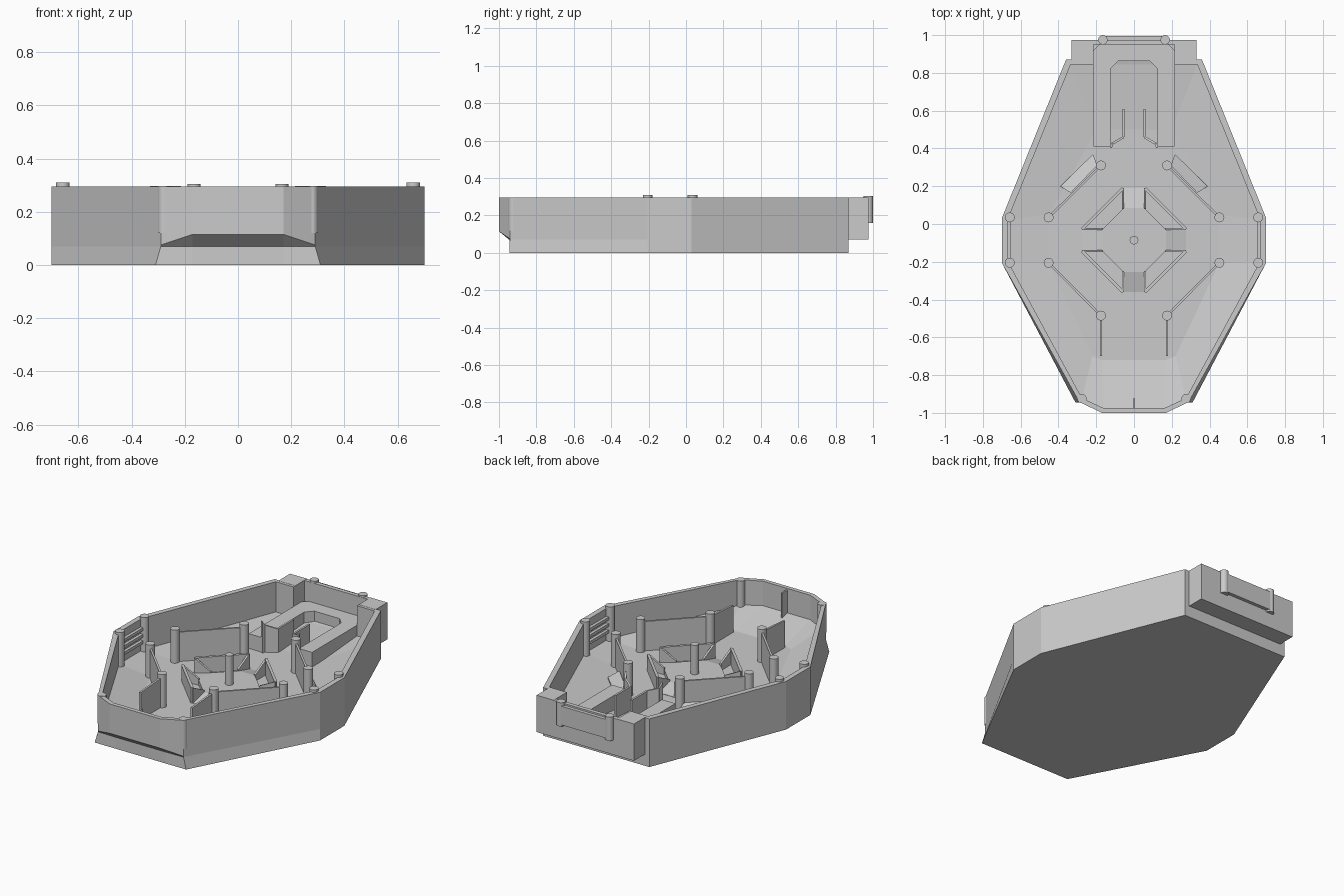
import bpy, bmesh, math
from mathutils import Vector

if "Cube" in bpy.data.objects:
    bpy.data.objects.remove(bpy.data.objects["Cube"])


def finish(name, bm):
    bmesh.ops.recalc_face_normals(bm, faces=bm.faces[:])
    me = bpy.data.meshes.new(name)
    bm.to_mesh(me)
    bm.free()
    ob = bpy.data.objects.new(name, me)
    bpy.context.collection.objects.link(ob)
    return ob


def loft(name, lower, upper):
    """Solid between two matching 3D loops."""
    bm = bmesh.new()
    a = [bm.verts.new(p) for p in lower]
    b = [bm.verts.new(p) for p in upper]
    n = len(a)
    bm.faces.new(a)
    bm.faces.new(b)
    for i in range(n):
        j = (i + 1) % n
        bm.faces.new((a[i], a[j], b[j], b[i]))
    return finish(name, bm)


def prism(name, pts, z0, z1):
    return loft(name, [(x, y, z0) for x, y in pts], [(x, y, z1) for x, y in pts])


def box(name, x0, x1, y0, y1, z0, z1):
    return prism(name, [(x0, y0), (x1, y0), (x1, y1), (x0, y1)], z0, z1)


def post(name, x, y, r, z0, z1):
    ring = [i * math.tau / 16 for i in range(16)]
    ob = prism(name, [(x + r * math.cos(t), y + r * math.sin(t)) for t in ring], z0, z1)
    for p in ob.data.polygons:
        p.use_smooth = len(p.vertices) == 4
    ob.data.set_sharp_from_angle(angle=math.radians(40))


def wall(name, a, b, z0, za, zb, t=0.012):
    """Thin upright plate from a to b, with its own top height at each end."""
    a, b = Vector(a), Vector(b)
    d = (b - a).normalized() * t / 2
    n = Vector((-d.y, d.x))
    pts = [a - n, b - n, b + n, a + n]
    tops = [za, zb, zb, za]
    loft(name, [(p.x, p.y, z0) for p in pts], [(p.x, p.y, h) for p, h in zip(pts, tops)])


# Hull tub: half loops running from nose to tail, mirrored and bridged
SIDE = [(.70, -.205), (.70, .03), (.36, .87), (.215, .87)]
INNER = [(.16, -.975), (.275, -.922), (.668, -.197), (.668, .024), (.335, .845), (.215, .845)]


def half(front, rest, z):
    return front + [(x, y, z) for x, y in rest]


halves = [
    half([(.17, -.945, 0), (.31, -.945, 0)], SIDE, 0),
    half([(.17, -.945, .07), (.29, -.942, .07)], SIDE, .07),
    half([(.17, -1, .115), (.29, -.942, .075)], SIDE, .115),
    half([(.17, -1, .295), (.29, -.942, .295)], SIDE, .295),
    [(x, y, .295) for x, y in INNER],
    [(x, y, z) for (x, y), z in zip(INNER, (.145, .14, .10, .10, .11, .11))],
    [(x, y, .085) for x, y in
     ((.17, -.72), (.22, -.70), (.45, -.21), (.45, .05), (.20, .50), (.12, .50))],
]
bm = bmesh.new()
rings = [[bm.verts.new(p) for p in h] +
         [bm.verts.new((-x, y, z)) for x, y, z in reversed(h)] for h in halves]
n = len(rings[0])
for k in range(len(rings) - 1):
    lo, hi = rings[k], rings[k + 1]
    for i in range(n):
        if i == 5 and k in (2, 3, 4):      # opening into the tail bay
            continue
        j = (i + 1) % n
        bm.faces.new((lo[i], lo[j], hi[j], hi[i]))
bm.faces.new((rings[2][5], rings[2][6], rings[5][6], rings[5][5]))
# Close the cut wall ends on both sides of the opening
for i in (5, 6):
    bm.faces.new((rings[2][i], rings[3][i], rings[4][i], rings[5][i]))
bm.faces.new(rings[0])
bm.faces.new(rings[-1])
finish("hull", bm)

# Tail bay: floor, back wall and latch plate
box("tail_floor", -.33, .33, .865, .975, .07, .115)
prism("tail_back_wall", [(-.215, .95), (.215, .95), (.215, .975), (-.215, .975)], .11, .295)
box("tail_latch_plate", -.165, .165, .97, .996, .17, .285)

# Raised U-shaped frame in the tail
right = [(.125, .41), (.125, .82), (.085, .862)]
outline = right + [(-x, y) for x, y in reversed(right)]
outer = [(-.215, .41), (-.215, .92), (-.18, .955), (.18, .955), (.215, .92), (.215, .41)]
prism("tail_frame", outline + outer, .085, .175)

for s, side in ((1, "right"), (-1, "left")):
    box(side + "_tail_cheek", s * .215, s * .33, .862, .975, .07, .296)
    post(side + "_tail_peg", s * .165, .975, .025, .16, .305)

    # Curved fins inside the frame
    fin = [(.122, .405), (.115, .425), (.055, .46), (.055, .61)]
    tops = [.28, .25, .23, .23]
    for i in range(3):
        a, b = fin[i], fin[i + 1]
        wall(side + "_tail_fin", (s * a[0], a[1]), (s * b[0], b[1]), .08, tops[i], tops[i + 1])

    # Rim posts and the rails between them
    for y in (.035, -.205):
        post(side + "_rim_post", s * .658, y, .026, .09, .31)
    for z in (.15, .19, .23):
        box(side + "_rim_rail", s * .65, s * .675, -.2, .03, z, z + .018)
    post(side + "_nose_post", s * .276, -.924, .025, .12, .296)

    # Inner partitions with posts
    ring = [(.175, .31), (.452, .035), (.452, -.205), (.175, -.485), (.175, -.70)]
    P = [(s * x, y) for x, y in ring]
    for p in P[:4]:
        post(side + "_inner_post", *p, .026, .08, .288)
    wall(side + "_rear_partition", P[0], P[1], .08, .265, .265)
    wall(side + "_front_partition", P[2], P[3], .08, .265, .265)
    wall(side + "_nose_partition", P[3], P[4], .08, .265, .25)

    # Sloped step beside the rear partition
    quad = [(.195, .31), (.335, .165), (.39, .2), (.217, .37)]
    loft(side + "_floor_ramp", [(s * x, y, .08) for x, y in quad],
         [(s * x, y, z) for (x, y), z in zip(quad, (.135, .135, .095, .095))])

# Nose rib
box("nose_rib", -.005, .005, -.98, -.925, .12, .285)

# Central pad, post, ramps and brackets around (0, CY)
CY = -.085
pad = [(.055, .17), (.17, .055), (.17, -.055), (.055, -.17),
       (-.055, -.17), (-.17, -.055), (-.17, .055), (-.055, .17)]
prism("centre_pad", [(x, y + CY) for x, y in pad], .08, .115)
post("centre_post", 0, CY, .023, .08, .295)


def turn(p, k):
    x, y = p
    for _ in range(k):
        x, y = -y, x
    return (x, y + CY)


for k in range(4):
    ramp = [turn(p, k) for p in ((.17, -.055), (.275, -.055), (.275, .055), (.17, .055))]
    loft("centre_ramp", [(x, y, .08) for x, y in ramp],
         [(x, y, z) for (x, y), z in zip(ramp, (.115, .087, .087, .115))])
    a, b = turn((.058, .275), k), turn((.275, .058), k)
    wall("bracket_wall", a, b, .08, .18, .18, .016)
    wall("bracket_fin", turn((.058, .165), k), a, .08, .125, .18)
    wall("bracket_fin", turn((.165, .058), k), b, .08, .125, .18)
